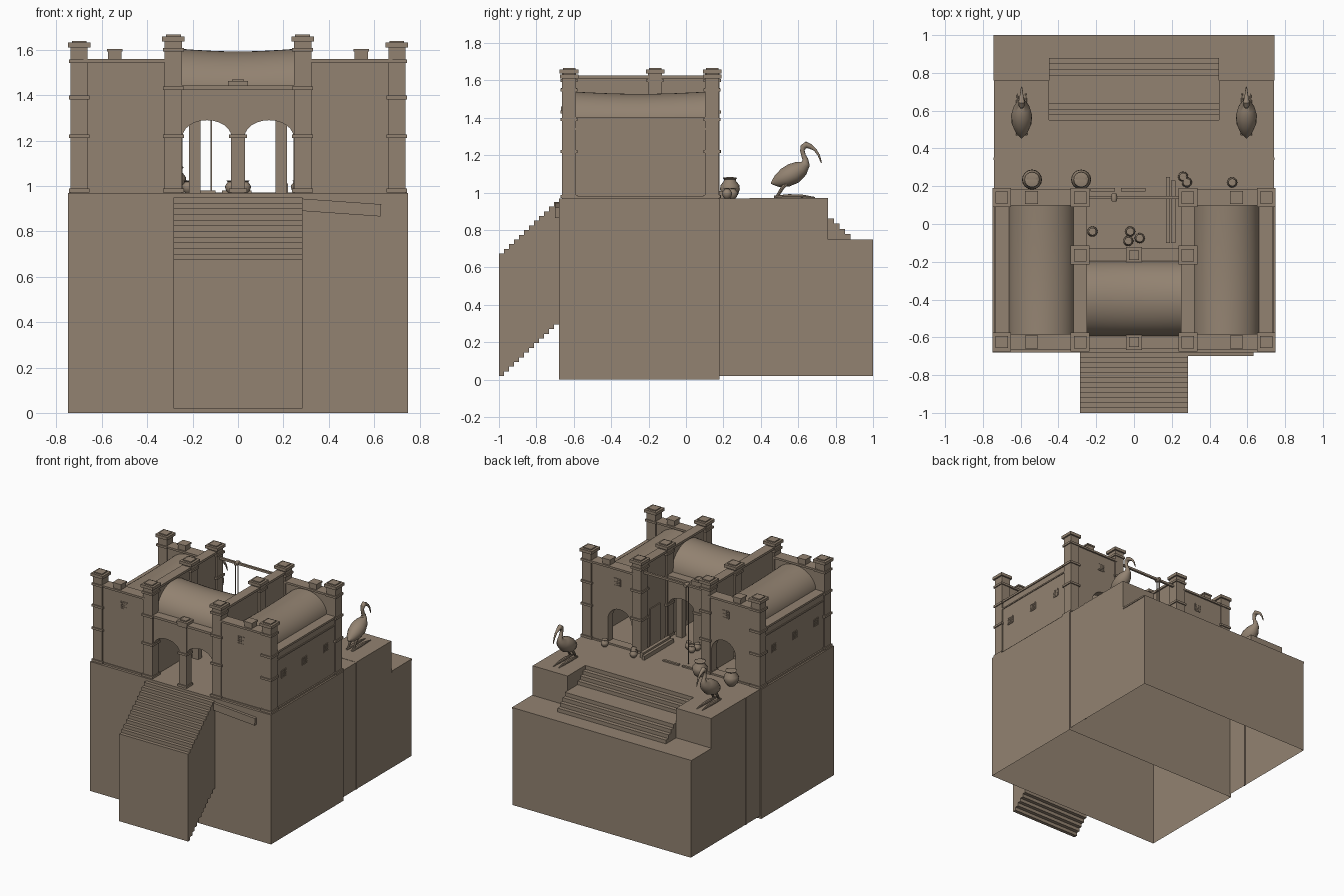
import bpy, bmesh, math
from mathutils import Vector

if "Cube" in bpy.data.objects:
    bpy.data.objects.remove(bpy.data.objects["Cube"])

clay = bpy.data.materials.new("taupe clay")
clay.diffuse_color = (0.29, 0.225, 0.165, 1)
clay.use_nodes = True
clay.node_tree.nodes["Principled BSDF"].inputs["Base Color"].default_value = clay.diffuse_color
FLOOR = 0.97


def finish(name, bm, smooth=False):
    bmesh.ops.recalc_face_normals(bm, faces=bm.faces)
    me = bpy.data.meshes.new(name)
    bm.to_mesh(me)
    bm.free()
    me.materials.append(clay)
    ob = bpy.data.objects.new(name, me)
    bpy.context.collection.objects.link(ob)
    if smooth:
        bpy.context.view_layer.objects.active = ob
        ob.select_set(True)
        bpy.ops.object.shade_smooth_by_angle(angle=math.radians(40))
        ob.select_set(False)
    return ob


def add_box(bm, x0, x1, y0, y1, z0, z1, open_bottom=False):
    vs = [bm.verts.new((x, y, z)) for z in (z0, z1) for x, y in ((x0, y0), (x1, y0), (x1, y1), (x0, y1))]
    faces = [(4, 5, 6, 7)] + [(i, (i + 1) % 4, (i + 1) % 4 + 4, i + 4) for i in range(4)]
    if not open_bottom:
        faces.append((3, 2, 1, 0))
    for f in faces:
        bm.faces.new([vs[i] for i in f])


def boxes(name, *dims, open_bottom=False):
    bm = bmesh.new()
    for d in dims:
        add_box(bm, *d, open_bottom=open_bottom)
    return finish(name, bm)


def mx(s, a, b):
    return (a, b) if s > 0 else (-b, -a)


def arch_wall(name, x0, x1, y0, y1, z1, arches):
    """Wall with arched openings (centre, half width, spring, top)."""
    pts = [(x0, FLOOR), (x0, z1), (x1, z1), (x1, FLOOR)]
    for c, hw, spring, top in sorted(arches, reverse=True):
        pts.append((c + hw, FLOOR))
        for i in range(13):
            a = math.pi * i / 12
            pts.append((c + hw * math.cos(a), spring + (top - spring) * math.sin(a)))
        pts.append((c - hw, FLOOR))
    bm = bmesh.new()
    f = bm.faces.new([bm.verts.new((x, y0, z)) for x, z in pts])
    ext = bmesh.ops.extrude_face_region(bm, geom=[f], use_keep_orig=True)
    bmesh.ops.translate(bm, vec=(0, y1 - y0, 0), verts=[v for v in ext["geom"] if isinstance(v, bmesh.types.BMVert)])
    return finish(name, bm)


def pillar(name, x, y, w, top, rings):
    """Square post with ring mouldings and a stepped cap."""
    h = w / 2
    parts = [(h, FLOOR - 0.01, top - 0.02), (h + 0.012, top - 0.03, top - 0.008), (h - 0.005, top - 0.008, top)]
    parts += [(h + 0.008, z - 0.008, z + 0.008) for z in rings]
    boxes(name, *[(x - r, x + r, y - r, y + r, a, b) for r, a, b in parts])


def vault(name, c, half, lo, hi, base, peak, along_x):
    """Half-elliptic barrel roof that sags a little along its length."""
    bm = bmesh.new()
    rows = []
    for j in range(9):
        t = j / 8
        p = lo + (hi - lo) * t
        top = peak - 0.012 * math.sin(math.pi * t)
        row = []
        for i in range(25):
            a = math.pi * i / 24
            q = c + half * math.cos(a)
            z = base + (top - base) * math.sin(a)
            row.append(bm.verts.new((p, q, z) if along_x else (q, p, z)))
        rows.append(row)
    for r0, r1 in zip(rows, rows[1:]):
        for i in range(24):
            bm.faces.new((r0[i], r0[i + 1], r1[i + 1], r1[i]))
    finish(name, bm, True)


def tube(name, x, path, sides=12):
    """Round tube in a plane of constant x; path holds (y, z, radius)."""
    bm = bmesh.new()
    rings = []
    for i, (y, z, r) in enumerate(path):
        a, b = path[max(i - 1, 0)], path[min(i + 1, len(path) - 1)]
        t = Vector((0, b[0] - a[0], b[1] - a[1])).normalized()
        n = Vector((0, -t.z, t.y))
        rings.append([bm.verts.new(Vector((x, y, z)) + r * (n * math.cos(k * math.tau / sides)
                      + Vector((1, 0, 0)) * math.sin(k * math.tau / sides))) for k in range(sides)])
    for r0, r1 in zip(rings, rings[1:]):
        for k in range(sides):
            bm.faces.new((r0[k], r0[(k + 1) % sides], r1[(k + 1) % sides], r1[k]))
    bm.faces.new(rings[0])
    bm.faces.new(rings[-1])
    finish(name, bm, True)


def pot(name, x, y, r, h):
    prof = [(0.5, 0), (0.8, 0.15), (1, 0.42), (0.95, 0.6), (0.62, 0.8), (0.58, 0.88), (0.75, 0.95), (0.72, 1), (0.4, 0.95)]
    tube(name, x, [(y, FLOOR + h * z, r * k) for k, z in prof], 16)


def lattice(name, u, z, face, side_wall=False, size=0.052):
    """Small pierced window grille standing just proud of a wall."""
    d = size / 2
    dims = []
    for i in range(5):
        o = -d + i * size / 4
        for a, b, c, e in ((u - d, u + d, z + o - 0.003, z + o + 0.003), (u + o - 0.003, u + o + 0.003, z - d, z + d)):
            s = (face - 0.004, face + 0.004)
            dims.append((*s, a, b, c, e) if side_wall else (a, b, *s, c, e))
    boxes(name, *dims)


# Main podium, hollow underneath, with a thin edge slab
boxes("front_podium", (-0.75, 0.75, -0.68, 0.18, 0, FLOOR), open_bottom=True)
boxes("rear_podium", (-0.74, 0.74, 0.18, 1.0, 0.02, 0.70), open_bottom=True)
boxes("rear_terrace", (-0.74, 0.74, 0.18, 0.345, 0.70, FLOOR), (-0.74, 0.74, 0.345, 0.55, 0.70, FLOOR + 0.002),
      (-0.74, -0.45, 0.55, 0.76, 0.70, FLOOR + 0.002), (0.45, 0.74, 0.55, 0.76, 0.70, FLOOR + 0.002))
boxes("lower_terrace", (-0.74, 0.74, 0.76, 1.0, 0.70, 0.738), (-0.745, 0.745, 0.76, 1.0, 0.738, 0.75))
boxes("podium_joint", *[(*mx(s, 0.735, 0.744), 0.34, 0.352, 0.02, 0.972) for s in (-1, 1)])

# Rear stair with a landing
ys = [0.55, 0.58, 0.61, 0.64, 0.79, 0.82, 0.85, 0.88]
zs = [0.943, 0.916, 0.889, 0.862, 0.834, 0.806, 0.778]
boxes("rear_stair", *[(-0.45, 0.45, a, b, 0.70, z) for a, b, z in zip(ys, ys[1:], zs)])

# Front stair: tall slabs rising toward the gate
n = 12
boxes("front_stair", *[(-0.285, 0.285, -1 + i * 0.32 / n, -1 + (i + 1) * 0.32 / n, 0.02 + i * 0.025, 0.675 + i * 0.025)
                       for i in range(n)])

# Sloping ledge on the front face
ledge = boxes("front_ledge", (-0.175, 0.175, -0.01, 0.01, -0.027, 0.027))
ledge.location = (0.455, -0.69, 0.905)
ledge.rotation_euler.y = 0.07

# Central gate and inner arcade
arches = [(s * 0.137, 0.108, 1.215, 1.29) for s in (-1, 1)]
arch_wall("gate_wall", -0.26, 0.26, -0.65, -0.59, 1.43, arches)
arch_wall("inner_arcade", -0.26, 0.26, -0.20, -0.14, 1.43, arches)
for label, y in (("gate", -0.625), ("arcade", -0.165)):
    pillar(label + "_centre_pillar", 0, y, 0.062, 1.47, (0.98, 1.22, 1.43))
    boxes(label + "_moulding", (-0.25, 0.25, y - 0.034, y + 0.034, 1.425, 1.442))
vault("centre_vault", -0.395, 0.2, -0.26, 0.26, 1.42, 1.605, True)

for s in (-1, 1):
    side = "right" if s > 0 else "left"
    # Wing walls
    arch_wall(side + "_front_wall", *mx(s, 0.29, 0.72), -0.655, -0.595, 1.55, [])
    arch_wall(side + "_rear_wall", *mx(s, 0.29, 0.72), 0.11, 0.17, 1.55, [(s * 0.43, 0.1, 1.15, 1.25)])
    boxes(side + "_outer_wall", (*mx(s, 0.66, 0.728), -0.63, 0.15, FLOOR, 1.40),
          (*mx(s, 0.66, 0.734), -0.63, 0.15, 1.335, 1.345), (*mx(s, 0.652, 0.736), -0.63, 0.15, 1.39, 1.405),
          (*mx(s, 0.66, 0.738), -0.63, 0.15, FLOOR, 0.982))
    boxes(side + "_inner_wall", (*mx(s, 0.26, 0.31), -0.63, 0.15, FLOOR, 1.61),
          (*mx(s, 0.25, 0.32), -0.63, 0.15, 1.61, 1.627))
    vault(side + "_wing_vault", s * 0.487, 0.178, -0.60, 0.115, 1.38, 1.54, False)
    # Wall copings and merlons
    for label, y in (("front", -0.625), ("rear", 0.14)):
        boxes(f"{side}_{label}_coping", (*mx(s, 0.31, 0.68), y - 0.042, y + 0.042, 1.545, 1.56),
              (*mx(s, 0.31, 0.68), y - 0.036, y + 0.036, FLOOR, 0.982))
        boxes(f"{side}_{label}_merlon", (*mx(s, 0.513, 0.573), y - 0.03, y + 0.03, 1.56, 1.595),
              (*mx(s, 0.508, 0.578), y - 0.035, y + 0.035, 1.592, 1.603))
        pillar(f"{side}_{label}_corner_pillar", s * 0.70, y, 0.075, 1.64, (0.98, 1.22, 1.39, 1.55))
    for label, y in (("front", -0.625), ("middle", -0.165), ("rear", 0.14)):
        pillar(f"{side}_{label}_gate_pillar", s * 0.285, y, 0.076, 1.667, (0.98, 1.22, 1.43, 1.60))
    # Window grilles
    lattice(side + "_front_window", s * 0.485, 1.45, -0.655)
    lattice(side + "_rear_window", s * 0.45, 1.45, 0.17)
    for k, y in enumerate((-0.5, -0.25, 0.0)):
        lattice(f"{side}_side_window_{k}", y, 1.21, s * 0.728, True)
    # Posts in the passage and door panel on the court wall
    boxes(side + "_passage_post", (*mx(s, 0.165, 0.215), -0.235, -0.19, FLOOR, 1.30))
    boxes(side + "_court_door", (*mx(s, 0.252, 0.262), -0.06, 0.06, FLOOR, 1.26))

    # Wading bird statue: body, neck and bill in one sweep
    bx = s * 0.595
    tube(side + "_bird_body", bx, [(0.455, 1.05, 0.004), (0.485, 1.06, 0.032), (0.53, 1.08, 0.052), (0.575, 1.103, 0.056),
         (0.615, 1.13, 0.044), (0.64, 1.155, 0.024), (0.638, 1.178, 0.015), (0.628, 1.2, 0.012), (0.622, 1.225, 0.012),
         (0.627, 1.245, 0.016), (0.643, 1.256, 0.018), (0.663, 1.248, 0.013), (0.69, 1.23, 0.008),
         (0.71, 1.2, 0.006), (0.724, 1.16, 0.003)], 16)
    for d in (-0.022, 0.022):
        tube(side + "_bird_leg", bx + d, [(0.545, 1.06, 0.014), (0.515, 1.025, 0.01), (0.49, 0.985, 0.008), (0.485, 0.97, 0.008)], 8)
        tube(side + "_bird_foot", bx + d, [(0.47, 0.976, 0.008), (0.55, 0.98, 0.012), (0.62, 0.98, 0.01), (0.69, 0.974, 0.003)], 8)

# Beam with hanging rope and pulley over the rear opening
boxes("rear_beam", (-0.26, 0.26, 0.132, 0.148, 1.56, 1.576))
tube("pulley", -0.105, [(0.118, 1.568, 0.012), (0.14, 1.568, 0.018), (0.162, 1.568, 0.012)])
for x in (-0.118, -0.098):
    boxes("rope", (x - 0.003, x + 0.003, 0.137, 0.143, 0.98 if x < -0.1 else 1.3, 1.57))

# Courtyard bench and threshold stones
boxes("bench", (0.17, 0.19, -0.10, 0.25, FLOOR, 1.0), (0.195, 0.22, -0.10, 0.23, FLOOR, 1.01))
boxes("threshold", (-0.07, 0.06, 0.172, 0.19, FLOOR, 0.98), (-0.23, -0.10, 0.172, 0.19, FLOOR, 0.98))

# Storage jars
for x, y in ((-0.54, 0.235), (-0.28, 0.235)):
    pot("large_jar", x, y, 0.053, 0.115)
for x, y in ((0.26, 0.25), (0.28, 0.22), (0.52, 0.22), (-0.22, -0.04), (-0.02, -0.04), (-0.03, -0.09), (0.03, -0.075)):
    pot("small_jar", x, y, 0.027, 0.055)
